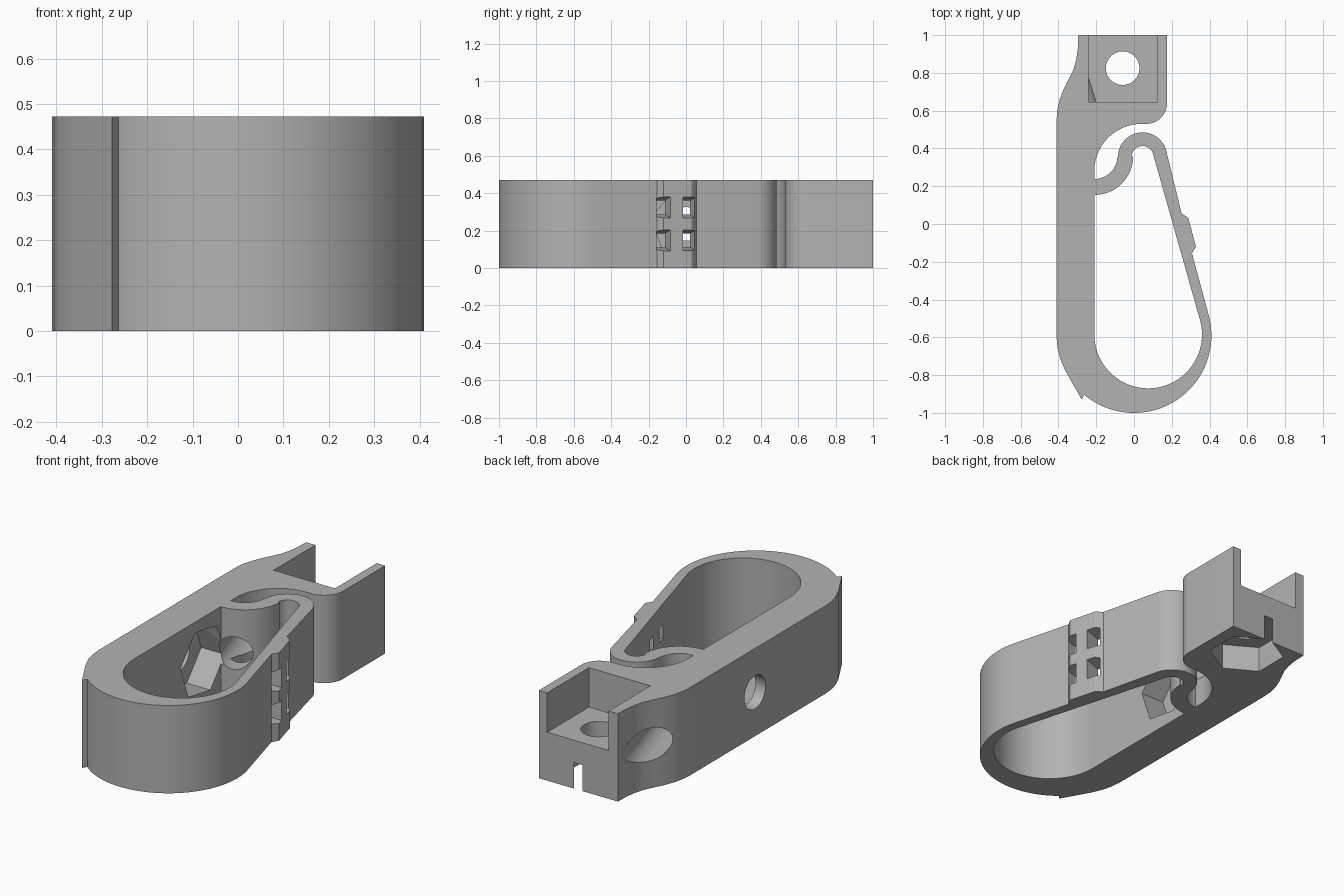
import bpy, bmesh, math
from mathutils import Matrix, Vector

if "Cube" in bpy.data.objects:
    bpy.data.objects.remove(bpy.data.objects["Cube"])

H = 0.472   # full height
MID = H / 2

grey = bpy.data.materials.new("grey plastic")
grey.diffuse_color = (0.45, 0.45, 0.45, 1)
grey.use_nodes = True
grey.node_tree.nodes["Principled BSDF"].inputs["Base Color"].default_value = grey.diffuse_color


def arc(cx, cy, r, a0, a1, n=20):
    return [(cx + r * math.cos(math.radians(a0 + (a1 - a0) * i / n)),
             cy + r * math.sin(math.radians(a0 + (a1 - a0) * i / n))) for i in range(n + 1)]


def ngon(r, n, turn=0):
    return arc(0, 0, r, turn, turn + 360, n)[:-1]


def prism(name, pts, z0, z1, matrix=Matrix(), top_scale=(1, 1)):
    """Extrude a closed outline from z0 to z1, optionally tapered, then place it."""
    bm = bmesh.new()
    low = [bm.verts.new((x, y, z0)) for x, y in pts]
    high = [bm.verts.new((x * top_scale[0], y * top_scale[1], z1)) for x, y in pts]
    bm.faces.new(low[::-1])
    bm.faces.new(high)
    for i in range(len(pts)):
        j = (i + 1) % len(pts)
        bm.faces.new((low[i], low[j], high[j], high[i]))
    bmesh.ops.transform(bm, matrix=matrix, verts=bm.verts)
    bmesh.ops.recalc_face_normals(bm, faces=bm.faces)
    mesh = bpy.data.meshes.new(name)
    bm.to_mesh(mesh)
    bm.free()
    mesh.materials.append(grey)
    ob = bpy.data.objects.new(name, mesh)
    bpy.context.collection.objects.link(ob)
    return ob


def cut(target, cutter):
    bpy.context.view_layer.objects.active = target
    mod = target.modifiers.new("cut", 'BOOLEAN')
    mod.operation, mod.solver, mod.object = 'DIFFERENCE', 'EXACT', cutter
    bpy.ops.object.modifier_apply(modifier=mod.name)
    bpy.data.objects.remove(cutter)


def along(origin, direction, up='Y'):
    """Matrix that points local z along a direction."""
    return Matrix.Translation(origin) @ Vector(direction).to_track_quat('Z', up).to_matrix().to_4x4()


# Outer outline: head, left side, bottom bow, spring arm and hook
outline = [(0.175, 1.0), (-0.295, 1.0)]
outline += [(-0.297, 0.93), (-0.306, 0.87), (-0.32, 0.82), (-0.345, 0.768),
            (-0.372, 0.715), (-0.393, 0.66), (-0.406, 0.605), (-0.41, 0.55)]
outline += [(-0.41, -0.6), (-0.405, -0.655), (-0.392, -0.71), (-0.366, -0.772),
            (-0.278, -0.928), (-0.263, -0.904)]
outline += arc(0, -0.59, 0.41, 231, 374, 48)
outline += [(0.307, -0.155), (0.328, -0.12), (0.288, 0.03), (0.277, 0.04), (0.252, 0.056)]
outline += arc(0.045, 0.355, 0.13, 14, 180, 28)
outline += arc(-0.21, 0.36, 0.122, 0, -90, 18)
outline += arc(0.04, 0.28, 0.25, 180, 90, 24)
outline += arc(0.065, 0.64, 0.11, -90, 0, 14)
body = prism("clip_body", outline, 0, H)

# Teardrop opening
opening = arc(0.075, -0.585, 0.285, 180, 374, 48)
opening += arc(0.045, 0.355, 0.058, 14, 180, 18)
opening += arc(-0.21, 0.36, 0.206, 0, -90, 22)
cut(body, prism("opening_cutter", opening, -0.1, H + 0.1))

# Head: open tray, screw hole and hexagonal nut recess underneath
cut(body, prism("tray_cutter", [(-0.24, 0.645), (0.125, 0.645), (0.125, 1.1), (-0.24, 1.1)], 0.26, H + 0.1))
head = Matrix.Translation((-0.06, 0.825, 0))
cut(body, prism("screw_cutter", ngon(0.089, 32), -0.1, 0.4, head))
cut(body, prism("nut_cutter", ngon(0.19, 6, 90), -0.1, 0.14, head))

# Spine: cross hole and nut recess on its inner face
cross = along((-0.21, 0, MID), (-1, 0, 0))
cut(body, prism("cross_hole_cutter", ngon(0.09, 32), -0.05, 0.3, cross))
cut(body, prism("cross_nut_cutter", ngon(0.19, 6, 10), -0.012, 0.14, cross))

# Slanted access bore from the head's left flank to the hook root
cut(body, prism("bore_cutter", ngon(0.088, 32), -0.1, 1.1,
                along((-0.14, 0.17, MID), (-0.3, 0.954, 0))))

# Tapered tie slots through the spring arm
slot = [(-0.037, -0.06), (0.037, -0.06), (0.037, 0.06), (-0.037, 0.06)]
inward = Vector((-0.967, -0.255, 0))
for x, y in ((0.325, -0.118), (0.293, 0.018)):
    for z in (0.148, 0.324):
        basis = Matrix((inward.cross(Vector((0, 0, -1))), (0, 0, 1), inward)).transposed().to_4x4()
        cut(body, prism("slot_cutter", slot, -0.02, 0.12,
                        Matrix.Translation((x, y, z)) @ basis, (0.65, 0.5)))

# Smooth curves, crisp edges
bpy.ops.object.select_all(action='DESELECT')
body.select_set(True)
bpy.context.view_layer.objects.active = body
bpy.ops.object.shade_smooth_by_angle(angle=math.radians(25))
